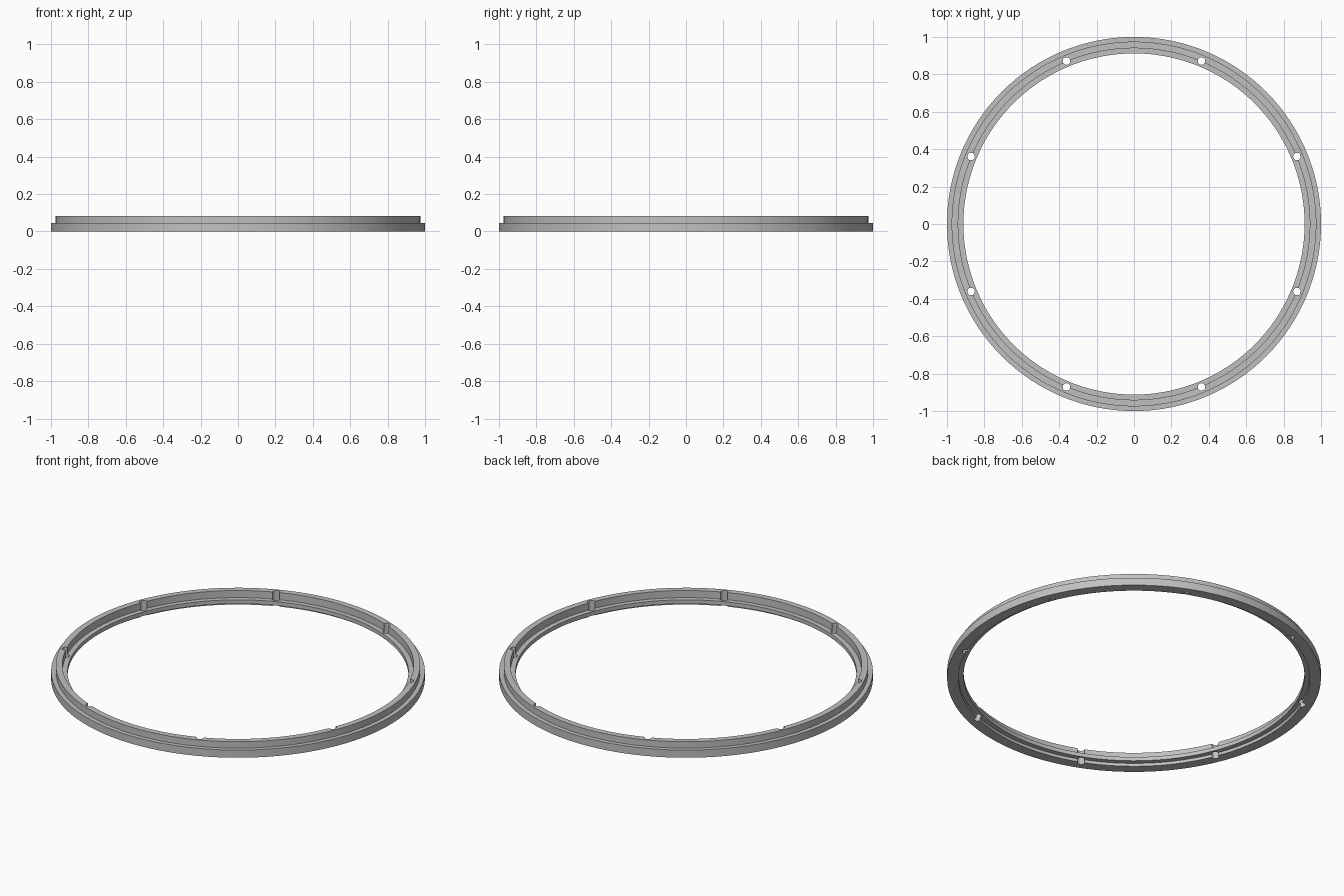
import bpy
import bmesh
from math import cos, sin, pi, radians
from mathutils import Matrix, Vector

default = bpy.data.objects.get("Cube")
if default:
    bpy.data.objects.remove(default, do_unlink=True)

GREY = (0.53, 0.53, 0.53, 1.0)
SEGMENTS = 192
HOLES = 8
HOLE_CIRCLE = 0.943
HOLE_RADIUS = 0.02


def make_material(name, colour):
    mat = bpy.data.materials.new(name)
    mat.use_nodes = True
    mat.diffuse_color = colour
    mat.node_tree.nodes["Principled BSDF"].inputs["Base Color"].default_value = colour
    return mat


def make_object(name, bm):
    bmesh.ops.recalc_face_normals(bm, faces=bm.faces)
    mesh = bpy.data.meshes.new(name)
    bm.to_mesh(mesh)
    bm.free()
    obj = bpy.data.objects.new(name, mesh)
    bpy.context.collection.objects.link(obj)
    return obj


# Ring: stepped outer wall and a thin flange on the inside (radius, height)
profile = [(1.0, 0.0), (1.0, 0.045), (0.975, 0.045), (0.975, 0.083),
           (0.94, 0.083), (0.94, 0.041), (0.912, 0.041), (0.912, 0.018),
           (0.94, 0.018), (0.94, 0.0)]
bm = bmesh.new()
loops = []
for i in range(SEGMENTS):
    a = 2 * pi * i / SEGMENTS
    loops.append([bm.verts.new((r * cos(a), r * sin(a), z)) for r, z in profile])
for i, loop in enumerate(loops):
    after = loops[(i + 1) % SEGMENTS]
    for j in range(len(profile)):
        k = (j + 1) % len(profile)
        bm.faces.new((loop[j], after[j], after[k], loop[k]))
ring = make_object("mounting_ring", bm)
ring.data.materials.append(make_material("plain grey", GREY))

# Screw holes through the flange, evenly spaced
bm = bmesh.new()
for i in range(HOLES):
    a = radians(22.5) + 2 * pi * i / HOLES
    centre = Vector((HOLE_CIRCLE * cos(a), HOLE_CIRCLE * sin(a), 0.04))
    bmesh.ops.create_cone(bm, cap_ends=True, segments=32, radius1=HOLE_RADIUS,
                          radius2=HOLE_RADIUS, depth=0.2,
                          matrix=Matrix.Translation(centre))
cutter = make_object("hole_cutter", bm)
cutter.hide_render = True

bpy.ops.object.select_all(action="DESELECT")
ring.select_set(True)
bpy.context.view_layer.objects.active = ring
cut = ring.modifiers.new("Screw holes", "BOOLEAN")
cut.operation = "DIFFERENCE"
cut.solver = "EXACT"
cut.object = cutter
bpy.ops.object.modifier_apply(modifier=cut.name)
bpy.data.objects.remove(cutter, do_unlink=True)

# Smooth round walls with crisp steps
bpy.ops.object.shade_smooth_by_angle(angle=radians(30))
